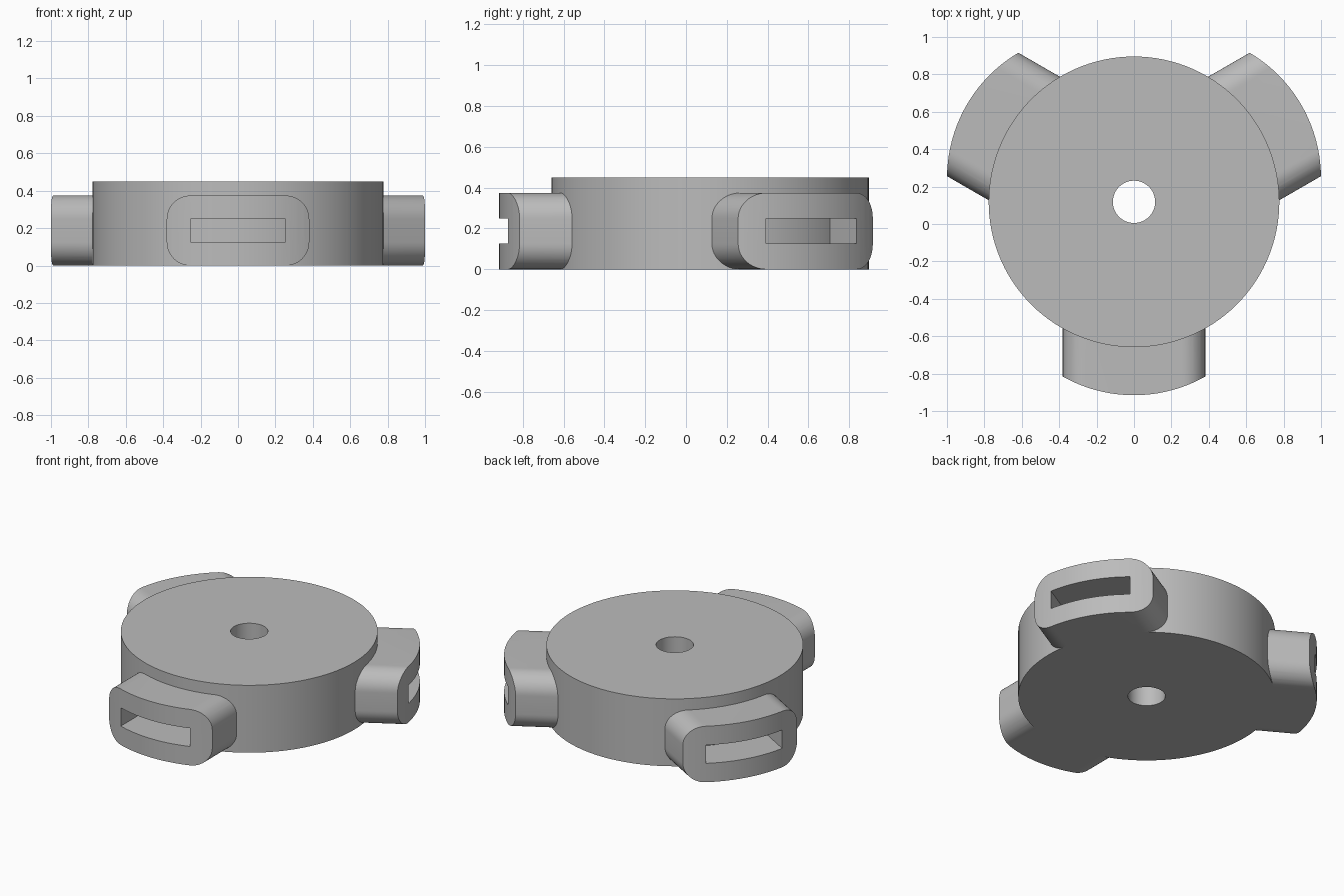
import bpy, bmesh
from math import sin, cos, pi, radians
from mathutils import Matrix, Vector

if "Cube" in bpy.data.objects:
    bpy.data.objects.remove(bpy.data.objects["Cube"], do_unlink=True)

CENTRE_Y = 0.1185          # hub axis
HUB_R, HUB_H, BORE_R = 0.777, 0.45, 0.113
REACH = 0.257              # how far each lug stands out from the hub
LUG_W, LUG_H, LUG_CORNER = 0.381, 0.374, 0.125
SLOT_W, SLOT_H = 0.255, 0.122
SEGMENTS = 120

grey = bpy.data.materials.new("plain grey")
grey.use_nodes = True
colour = (0.5, 0.5, 0.5, 1)
grey.diffuse_color = colour
grey.node_tree.nodes["Principled BSDF"].inputs["Base Color"].default_value = colour


def add_object(name, bm):
    bmesh.ops.recalc_face_normals(bm, faces=bm.faces)
    mesh = bpy.data.meshes.new(name)
    bm.to_mesh(mesh)
    bm.free()
    obj = bpy.data.objects.new(name, mesh)
    bpy.context.collection.objects.link(obj)
    return obj


def cylinder(name, y, bottom, top):
    bm = bmesh.new()
    bmesh.ops.create_cone(bm, cap_ends=True, segments=SEGMENTS, radius1=HUB_R,
                          radius2=HUB_R, depth=top - bottom,
                          matrix=Matrix.Translation((0, y, (top + bottom) / 2)))
    return add_object(name, bm)


def prism(name, outline, y0, y1):
    """Extrude an (x, z) outline along y."""
    bm = bmesh.new()
    face = bm.faces.new([bm.verts.new((x, y0, z)) for x, z in outline])
    ext = bmesh.ops.extrude_face_region(bm, geom=[face])
    moved = [v for v in ext["geom"] if isinstance(v, bmesh.types.BMVert)]
    bmesh.ops.translate(bm, verts=moved, vec=(0, y1 - y0, 0))
    return add_object(name, bm)


# Hub: a ring-shaped section revolved around its axis, with a through bore
bm = bmesh.new()
rings = []
for r, z in ((BORE_R, 0), (HUB_R, 0), (HUB_R, HUB_H), (BORE_R, HUB_H)):
    ring = [Vector((r * sin(2 * pi * i / SEGMENTS), r * cos(2 * pi * i / SEGMENTS), z))
            for i in range(SEGMENTS)]
    rings.append([bm.verts.new(p) for p in ring])
for k in range(4):
    a, b = rings[k], rings[(k + 1) % 4]
    for i in range(SEGMENTS):
        j = (i + 1) % SEGMENTS
        bm.faces.new((a[i], a[j], b[j], b[i]))
hub = add_object("hub", bm)

# Lug: rounded block, trimmed by an outer arc and the hub wall, with a slot
mid = LUG_H / 2
outline = []
for quarter, (sx, sz) in enumerate(((1, 1), (-1, 1), (-1, -1), (1, -1))):
    for step in range(13):
        a = radians(90 * quarter + 7.5 * step)
        outline.append((sx * (LUG_W - LUG_CORNER) + LUG_CORNER * cos(a),
                        mid + sz * (mid - LUG_CORNER) + LUG_CORNER * sin(a)))
slot = [(sx * SLOT_W, mid + sz * SLOT_H / 2)
        for sx, sz in ((1, 1), (-1, 1), (-1, -1), (1, -1))]
block = prism("lug", outline, -0.5, -1.2)
cutters = [
    ("INTERSECT", cylinder("outer_arc_cutter", -REACH, -0.5, 1)),
    ("DIFFERENCE", cylinder("hub_wall_cutter", 0, -0.5, 1)),
    ("DIFFERENCE", prism("slot_cutter", slot, -0.4, -1.3)),
]
for operation, cutter in cutters:
    cutter.hide_render = True
    mod = block.modifiers.new(operation.lower(), "BOOLEAN")
    mod.operation, mod.object, mod.solver = operation, cutter, "EXACT"
bpy.context.view_layer.update()
depsgraph = bpy.context.evaluated_depsgraph_get()
lug_mesh = bpy.data.meshes.new_from_object(block.evaluated_get(depsgraph))
for obj in [block] + [c for _, c in cutters]:
    bpy.data.objects.remove(obj, do_unlink=True)

# Three lugs evenly spaced around the hub
parts = [hub]
for name, angle in (("front_lug", 0), ("back_left_lug", 120), ("back_right_lug", 240)):
    lug = bpy.data.objects.new(name, lug_mesh.copy())
    bpy.context.collection.objects.link(lug)
    lug.data.transform(Matrix.Rotation(radians(angle), 4, "Z"))
    parts.append(lug)

# Finish: placement, colour and shading
bpy.ops.object.select_all(action="DESELECT")
for part in parts:
    part.location.y = CENTRE_Y
    part.data.materials.clear()
    part.data.materials.append(grey)
    part.select_set(True)
bpy.context.view_layer.objects.active = hub
bpy.ops.object.shade_smooth_by_angle(angle=radians(30))
